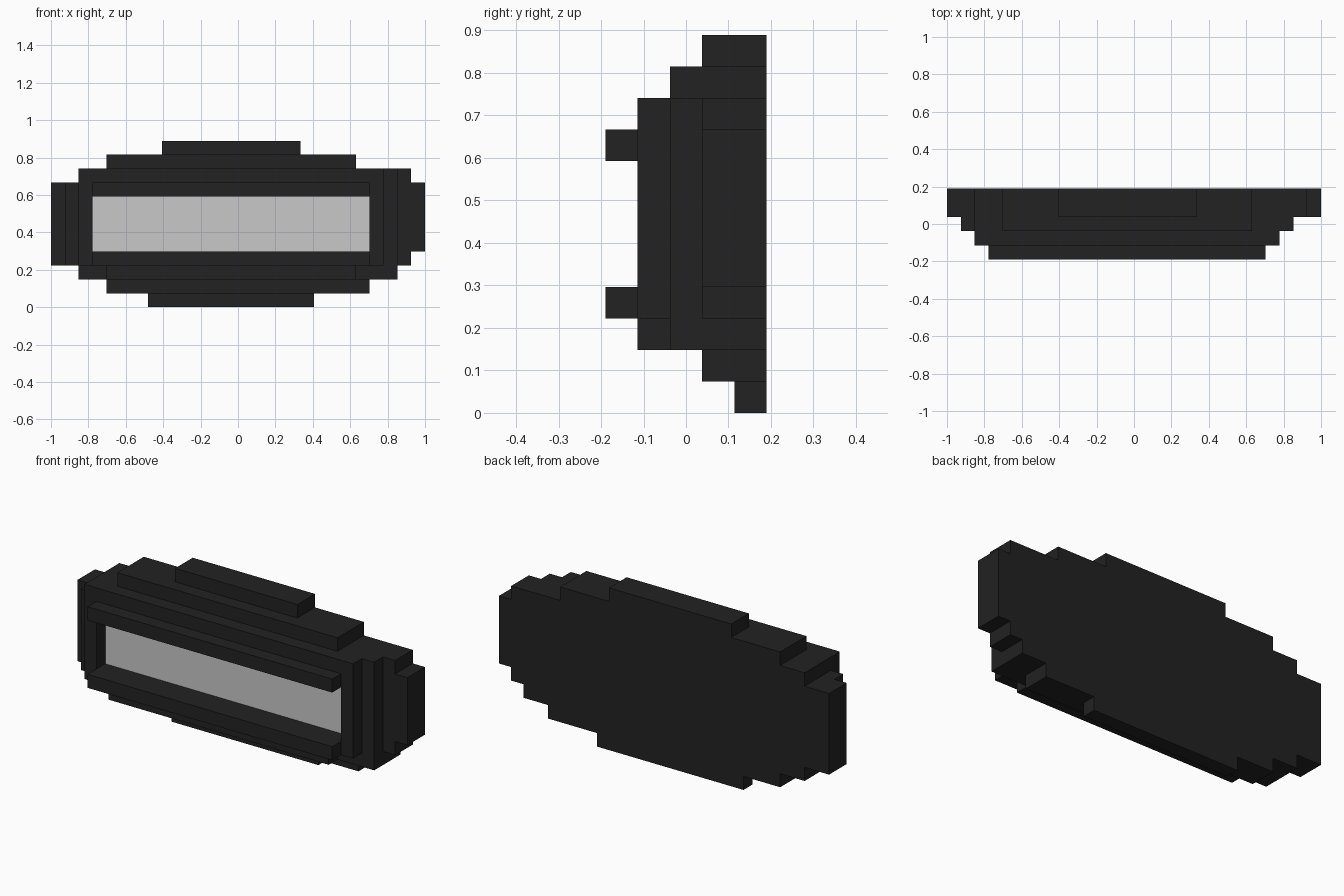
import bpy
import bmesh
import math

if "Cube" in bpy.data.objects:
    bpy.data.objects.remove(bpy.data.objects["Cube"])

# Block sizes: 27 wide, 12 high, 5 deep (depth blocks slightly longer)
U = 2 / 27
D = 0.38 / 5


def material(name, value):
    mat = bpy.data.materials.new(name)
    mat.diffuse_color = (value, value, value, 1)
    mat.use_nodes = True
    mat.node_tree.nodes["Principled BSDF"].inputs["Base Color"].default_value = mat.diffuse_color
    return mat


dark = material("dark_casing", 0.016)
grey = material("light_grey_screen", 0.58)


def blocks(layers, rows):
    """Cells for each row: {row: (first column, end column)}."""
    return {(x, y, z) for y in layers
            for z, (a, b) in rows.items() for x in range(a, b)}


def rows(first, last, a, b):
    return {z: (a, b) for z in range(first, last + 1)}


# Stepped silhouettes, layer 0 at the front and layer 4 at the back
opening = rows(4, 7, 3, 23)
screen = blocks([2], opening)
parts = {
    "grip_bars": blocks([0], {3: (3, 23), 8: (3, 23)}),
    "front_frame": blocks([1], {2: (4, 22), **rows(3, 9, 2, 24)})
    - blocks([1], opening),
    "middle_casing": blocks([2], {2: (2, 25), **rows(3, 8, 1, 25),
                                  9: (2, 25), 10: (4, 22)}) - screen,
    "rear_casing": blocks([3, 4], {1: (4, 23), 2: (2, 25), 3: (0, 26),
                                   **rows(4, 8, 0, 27), 9: (2, 26),
                                   10: (4, 22), 11: (8, 18)}),
    "bottom_lip": blocks([4], {0: (7, 19)}),
    "screen": screen,
}
filled = set().union(*parts.values())


def build(name, cells, mat):
    """Skin the outer faces of a group of blocks and merge flat areas."""
    bm = bmesh.new()
    verts = {}

    def vert(p):
        if p not in verts:
            verts[p] = bm.verts.new((p[0] * U - 1, p[1] * D - 0.19, p[2] * U))
        return verts[p]

    for cell in sorted(cells):
        for axis in range(3):
            for side in (0, 1):
                near = list(cell)
                near[axis] += 2 * side - 1
                if tuple(near) in filled:
                    continue
                ring = [(0, 0), (1, 0), (1, 1), (0, 1)]
                if not side:
                    ring.reverse()
                face = []
                for s, t in ring:
                    p = list(cell)
                    p[axis] += side
                    p[(axis + 1) % 3] += s
                    p[(axis + 2) % 3] += t
                    face.append(vert(tuple(p)))
                bm.faces.new(face)
    bmesh.ops.dissolve_limit(bm, angle_limit=math.radians(1),
                             verts=bm.verts[:], edges=bm.edges[:])
    mesh = bpy.data.meshes.new(name)
    bm.to_mesh(mesh)
    bm.free()
    mesh.materials.append(mat)
    bpy.context.collection.objects.link(bpy.data.objects.new(name, mesh))


for name, cells in parts.items():
    build(name, cells, grey if name == "screen" else dark)
